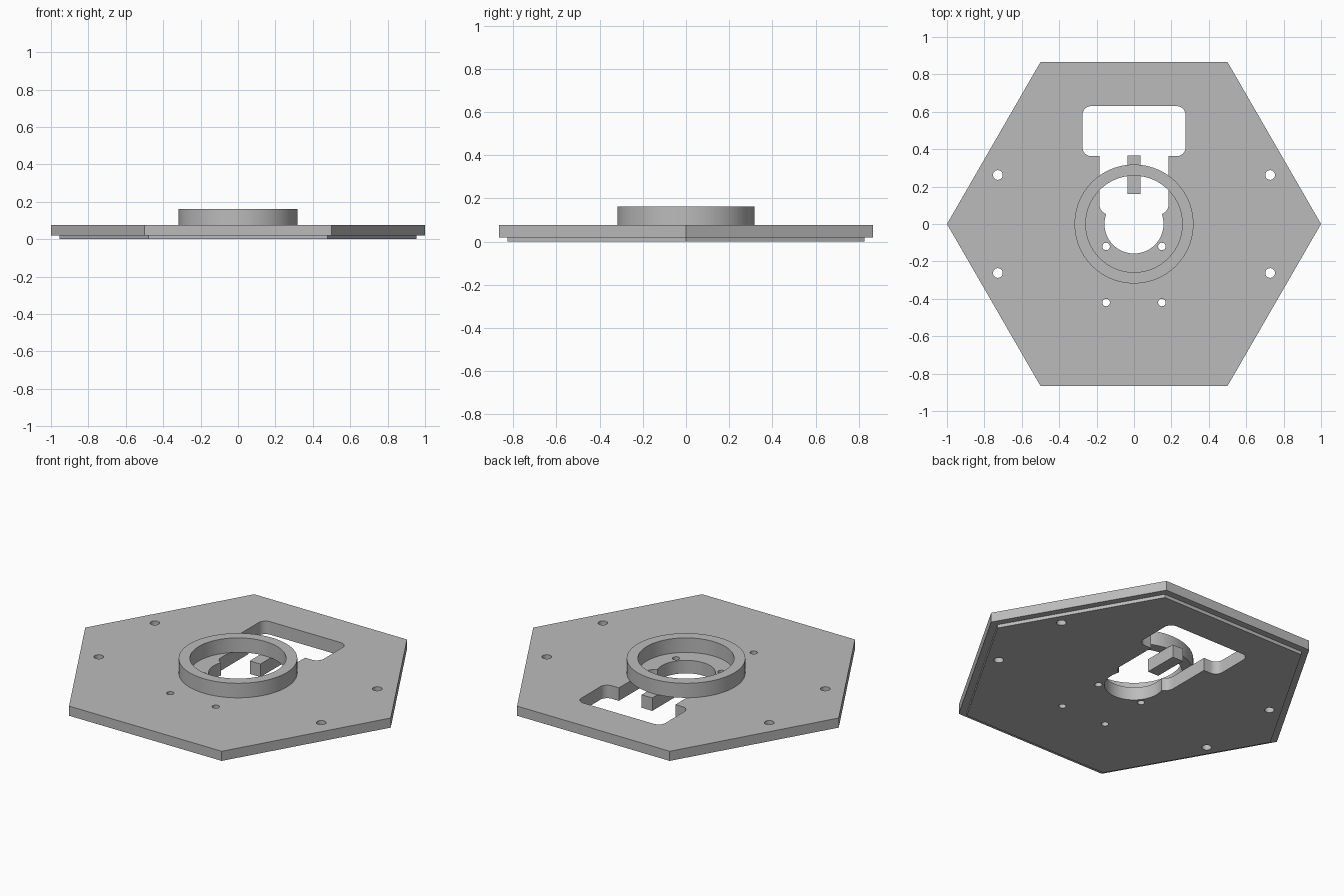
import bpy
import bmesh
import math
from mathutils import Vector

if "Cube" in bpy.data.objects:
    bpy.data.objects.remove(bpy.data.objects["Cube"])

grey = bpy.data.materials.new("grey")
grey.diffuse_color = (0.5, 0.5, 0.5, 1)
grey.use_nodes = True
grey.node_tree.nodes["Principled BSDF"].inputs["Base Color"].default_value = grey.diffuse_color


def circle(r, n=64, cx=0, cy=0):
    return [(cx + r * math.cos(2 * math.pi * i / n),
             cy + r * math.sin(2 * math.pi * i / n)) for i in range(n)]


def rounded_rect(x0, x1, y0, y1, r, n=8):
    pts = []
    corners = ((x1 - r, y1 - r), (x0 + r, y1 - r), (x0 + r, y0 + r), (x1 - r, y0 + r))
    for k, (cx, cy) in enumerate(corners):
        for i in range(n + 1):
            a = math.pi / 2 * (k + i / n)
            pts.append((cx + r * math.cos(a), cy + r * math.sin(a)))
    return pts


def loft(name, sections, closed=False):
    """Skin a stack of (outline, z) sections; cap the ends or join them round."""
    bm = bmesh.new()
    loops = [[bm.verts.new((x, y, z)) for x, y in pts] for pts, z in sections]
    n = len(loops[0])
    pairs = list(zip(loops, loops[1:]))
    if closed:
        pairs.append((loops[-1], loops[0]))
    else:
        bm.faces.new(loops[0][::-1])
        bm.faces.new(loops[-1])
    for a, b in pairs:
        for i in range(n):
            j = (i + 1) % n
            bm.faces.new((a[i], a[j], b[j], b[i]))
    bmesh.ops.recalc_face_normals(bm, faces=bm.faces)
    me = bpy.data.meshes.new(name)
    bm.to_mesh(me)
    bm.free()
    me.materials.append(grey)
    ob = bpy.data.objects.new(name, me)
    bpy.context.collection.objects.link(ob)
    return ob


def activate(ob):
    bpy.ops.object.select_all(action='DESELECT')
    ob.select_set(True)
    bpy.context.view_layer.objects.active = ob


def cut(ob, outline):
    cutter = loft("cutter", [(outline, -0.1), (outline, 0.2)])
    cutter.hide_render = True
    mod = ob.modifiers.new("cut", 'BOOLEAN')
    mod.operation = 'DIFFERENCE'
    mod.solver = 'EXACT'
    mod.object = cutter
    activate(ob)
    bpy.ops.object.modifier_apply(modifier=mod.name)
    bpy.data.objects.remove(cutter, do_unlink=True)


# Hexagonal plate with a stepped-in lower lip
big, small = circle(1.0, 6), circle(0.955, 6)
plate = loft("base_plate", [(small, 0), (small, 0.02), (big, 0.02), (big, 0.077)])

# Window, slot and round opening in the plate
cut(plate, rounded_rect(-0.275, 0.275, 0.363, 0.63, 0.045))
cut(plate, rounded_rect(-0.185, 0.185, 0.05, 0.42, 0.055))
cut(plate, circle(0.158))

# Screw holes
for s in (-1, 1):
    for y in (-0.262, 0.262):
        cut(plate, circle(0.026, 24, s * 0.728, y))
    for y in (-0.12, -0.42):
        cut(plate, circle(0.02, 24, s * 0.149, y))

# Raised collar
outer, inner = circle(0.318, 96), circle(0.258, 96)
ring = loft("collar_ring", [(outer, 0.077), (outer, 0.163), (inner, 0.163), (inner, 0.077)],
            closed=True)

# Small bar hanging under the collar in the slot
bar_outline = [(-0.035, 0.16), (0.035, 0.16), (0.035, 0.365), (-0.035, 0.365)]
loft("slot_bar", [(bar_outline, 0), (bar_outline, 0.077)])

for ob in (plate, ring):
    activate(ob)
    bpy.ops.object.shade_smooth_by_angle(angle=math.radians(30))
